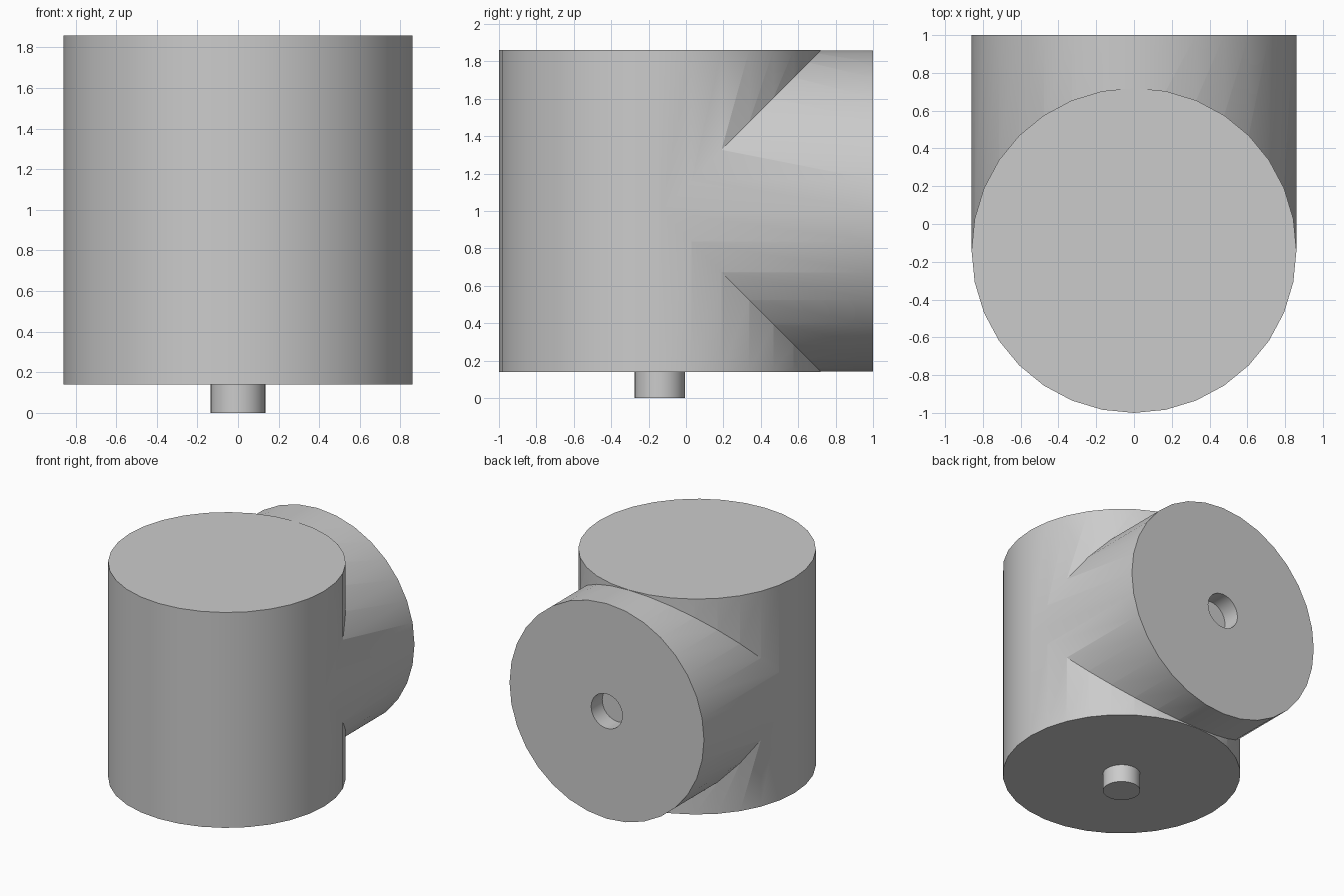
import bpy
import math

cube = bpy.data.objects.get("Cube")
if cube:
    bpy.data.objects.remove(cube, do_unlink=True)

RADIUS = 0.86
AXIS_Y = -0.14
MID_Z = 1.0
PEG_R = 0.135

grey = bpy.data.materials.new("plain grey")
grey.use_nodes = True
colour = (0.6, 0.6, 0.6, 1.0)
grey.diffuse_color = colour
grey.node_tree.nodes["Principled BSDF"].inputs["Base Color"].default_value = colour


def cylinder(name, radius, start, end, along_y=False):
    """Capped cylinder from start to end, along z or along y."""
    mid = (start + end) / 2
    location = (0, mid, MID_Z) if along_y else (0, AXIS_Y, mid)
    rotation = (math.pi / 2, 0, 0) if along_y else (0, 0, 0)
    bpy.ops.mesh.primitive_cylinder_add(
        vertices=32, radius=radius, depth=end - start,
        location=location, rotation=rotation)
    obj = bpy.context.object
    obj.name = name
    obj.data.materials.append(grey)
    return obj


def combine(target, other, operation):
    """Apply a boolean and remove the helper."""
    bpy.context.view_layer.objects.active = target
    mod = target.modifiers.new("combine", "BOOLEAN")
    mod.operation = operation
    mod.solver = "EXACT"
    mod.object = other
    bpy.ops.object.modifier_apply(modifier=mod.name)
    bpy.data.objects.remove(other, do_unlink=True)


# Upright body with a branch of equal width to the back
body = cylinder("tee_body", RADIUS, MID_Z - RADIUS, MID_Z + RADIUS)
branch = cylinder("back_branch", RADIUS - 0.001, AXIS_Y, 1.0, True)
combine(body, branch, "UNION")

# Round socket in the end of the branch
socket = cylinder("socket_cutter", PEG_R + 0.003, 0.86, 1.1, True)
socket.hide_render = True
combine(body, socket, "DIFFERENCE")

# Peg under the body
peg = cylinder("bottom_peg", PEG_R, 0, MID_Z - RADIUS + 0.01)

# Smooth walls with sharp rims
for obj in (body, peg):
    bpy.ops.object.select_all(action="DESELECT")
    obj.select_set(True)
    bpy.context.view_layer.objects.active = obj
    bpy.ops.object.shade_smooth_by_angle(angle=math.radians(30))
